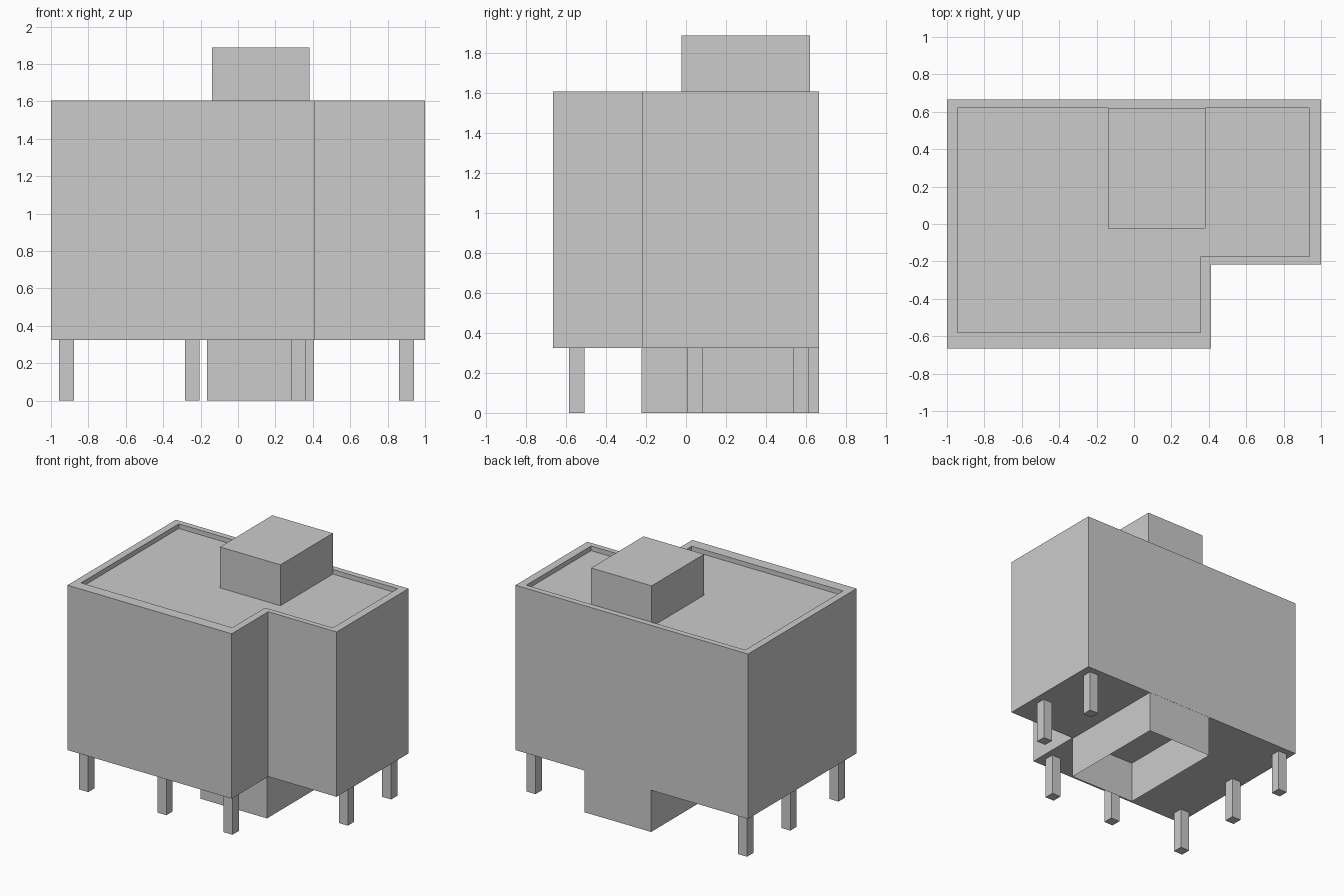
import bpy, bmesh

if "Cube" in bpy.data.objects:
    bpy.data.objects.remove(bpy.data.objects["Cube"])

GROUND, SLAB, ROOF, RIM, TOP = 0.0, 0.325, 1.57, 1.606, 1.888


def build(name, rings, cap_start=True, cap_end=True):
    """Skin a series of equal-length point rings, optionally capping the ends."""
    bm = bmesh.new()
    loops = [[bm.verts.new((x, y, z)) for x, y in pts] for pts, z in rings]
    n = len(loops[0])
    for a, b in zip(loops, loops[1:]):
        for i in range(n):
            j = (i + 1) % n
            bm.faces.new((a[i], a[j], b[j], b[i]))
    if cap_start:
        bm.faces.new(loops[0][::-1])
    if cap_end:
        bm.faces.new(loops[-1])
    mesh = bpy.data.meshes.new(name)
    bm.to_mesh(mesh)
    bm.free()
    obj = bpy.data.objects.new(name, mesh)
    bpy.context.collection.objects.link(obj)
    return obj


def rect(x0, x1, y0, y1):
    return [(x0, y0), (x1, y0), (x1, y1), (x0, y1)]


def ell(x0, x1, y0, y1, nx, ny):
    """Rectangle with its front right corner notched at (nx, ny)."""
    return [(x0, y0), (nx, y0), (nx, ny), (x1, ny), (x1, y1), (x0, y1)]


# L-shaped upper storeys with parapet and sunken roof
outer = ell(-1, 1, -0.666, 0.666, 0.412, -0.217)
inner = ell(-0.944, 0.938, -0.579, 0.621, 0.356, -0.175)
build("building_body", [(outer, SLAB), (outer, RIM), (inner, RIM), (inner, ROOF)])

# Rooftop plant room
hut = rect(-0.139, 0.381, -0.023, 0.620)
build("roof_house", [(hut, ROOF), (hut, TOP)])

# Ground-floor core: thin walls, open underneath
core = rect(-0.166, 0.405, -0.222, 0.665)
build("entrance_core", [(core, GROUND), (core, SLAB)], False, False)

# Square columns around the open ground floor
R = 0.039
columns = [(-0.917, -0.546), (-0.245, -0.546), (0.323, -0.546), (-0.917, 0.045),
           (0.901, 0.045), (-0.917, 0.577), (0.901, 0.577)]
for i, (x, y) in enumerate(columns, 1):
    foot = rect(x - R, x + R, y - R, y + R)
    build(f"column_{i}", [(foot, GROUND), (foot, SLAB)])
